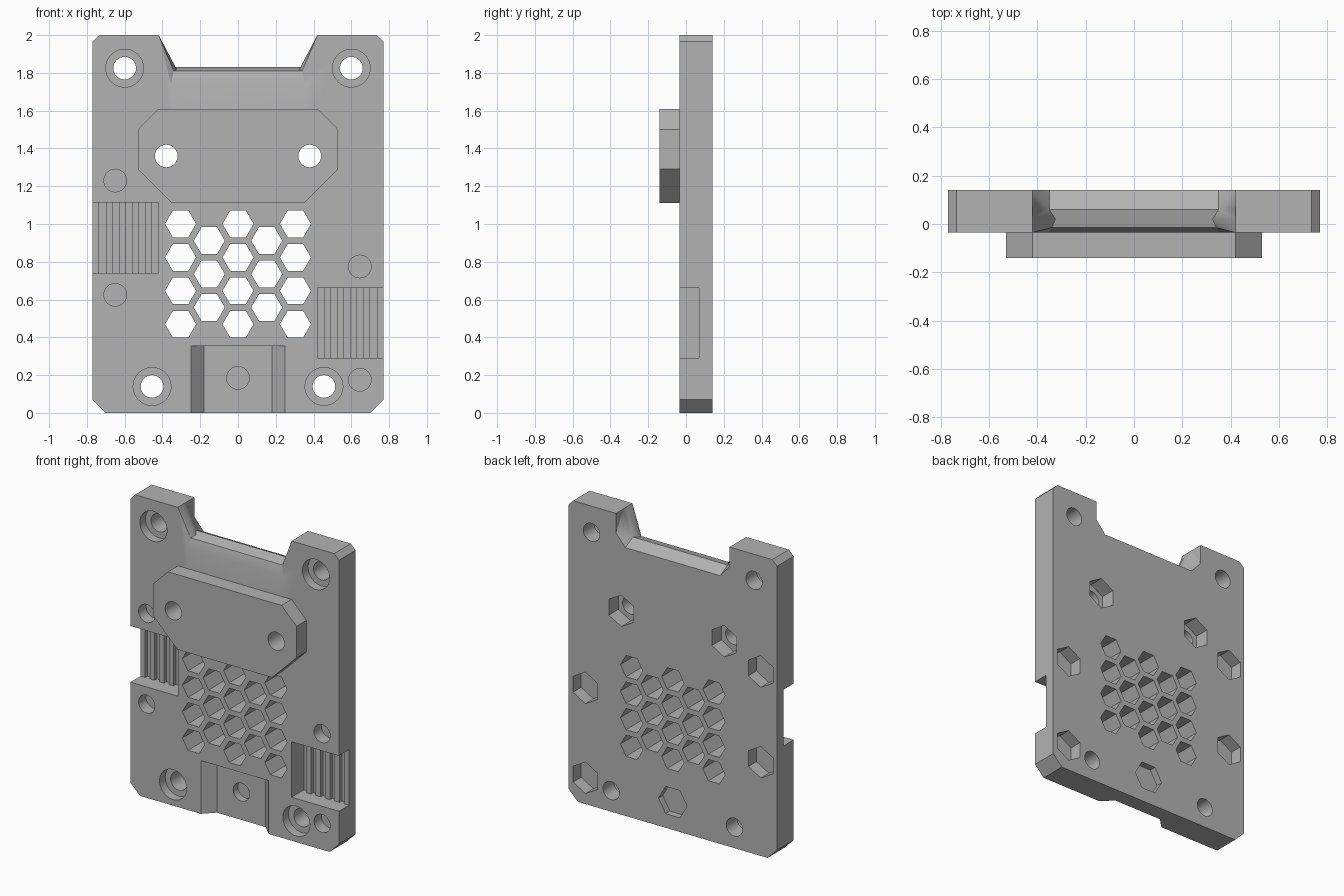
import bpy, bmesh, math

cube = bpy.data.objects.get("Cube")
if cube:
    bpy.data.objects.remove(cube)

grey = bpy.data.materials.new("plain grey")
grey.use_nodes = True
color = (0.45, 0.45, 0.45, 1)
grey.diffuse_color = color
grey.node_tree.nodes["Principled BSDF"].inputs["Base Color"].default_value = color

FRONT, BACK = -0.035, 0.14
OUT = 0.03  # how far cutters reach past a surface


def loft(name, sections, triangulate=False):
    """Solid through sections (y, [(x, z), ...]) ordered front to back."""
    bm = bmesh.new()
    rings = [[bm.verts.new((x, y, z)) for x, z in pts] for y, pts in sections]
    for a, b in zip(rings, rings[1:]):
        for i in range(len(a)):
            j = (i + 1) % len(a)
            bm.faces.new((a[i], a[j], b[j], b[i]))
    bm.faces.new(rings[0])
    bm.faces.new(rings[-1])
    if triangulate:
        bmesh.ops.triangulate(bm, faces=bm.faces[:])
    bmesh.ops.recalc_face_normals(bm, faces=bm.faces[:])
    mesh = bpy.data.meshes.new(name)
    bm.to_mesh(mesh)
    bm.free()
    mesh.materials.append(grey)
    obj = bpy.data.objects.new(name, mesh)
    bpy.context.collection.objects.link(obj)
    return obj


def prism(name, pts, y0, y1):
    return loft(name, [(y0, pts), (y1, pts)])


def ngon(x, z, r, sides, turn=0):
    return [(x + r * math.cos(turn + math.tau * i / sides),
             z + r * math.sin(turn + math.tau * i / sides)) for i in range(sides)]


def rect(x0, x1, z0, z1):
    return [(x0, z0), (x1, z0), (x1, z1), (x0, z1)]


def mirrored(half):
    return half + [(-x, z) for x, z in reversed(half)]


cutters = []


def cut(pts, y0, y1):
    obj = prism("cutter", pts, y0, y1)
    obj.hide_render = True
    cutters.append(obj)


def apply_cuts(obj, tools):
    for tool in tools:
        mod = obj.modifiers.new("cut", 'BOOLEAN')
        mod.operation, mod.solver, mod.object = 'DIFFERENCE', 'EXACT', tool
    graph = bpy.context.evaluated_depsgraph_get()
    mesh = bpy.data.meshes.new_from_object(obj.evaluated_get(graph))
    obj.modifiers.clear()
    obj.data = mesh
    for o in bpy.context.selected_objects:
        o.select_set(False)
    obj.select_set(True)
    bpy.context.view_layer.objects.active = obj
    bpy.ops.object.shade_smooth_by_angle(angle=math.radians(30))


# Main plate and raised block
plate = prism("plate", mirrored([(0.70, 0), (0.77, 0.07), (0.77, 1.965), (0.735, 2)]),
              FRONT, BACK)
block = prism("raised_block", mirrored([(0.35, 1.11), (0.53, 1.29), (0.53, 1.5), (0.42, 1.61)]),
              -0.14, FRONT)

# Holes through the block, shared by both parts
for x in (-0.38, 0.38):
    cut(ngon(x, 1.36, 0.06, 32), -0.14 - OUT, BACK + OUT)
block_cutters = list(cutters)

# Corner screw holes with counterbores
for x, z in ((0.6, 1.825), (0.455, 0.14)):
    for s in (-1, 1):
        cut(ngon(s * x, z, 0.06, 32), FRONT - OUT, BACK + OUT)
        cut(ngon(s * x, z, 0.1, 40), FRONT - OUT, 0.025)

# Nut pockets behind the block
for x in (-0.38, 0.38):
    cut(ngon(x, 1.36, 0.105, 6, math.pi / 6), 0.04, BACK + OUT)

# Blind holes in front with nut pockets behind
for x, z in ((-0.65, 1.23), (-0.65, 0.625), (0.645, 0.775), (0.645, 0.175)):
    cut(ngon(x, z, 0.06, 32), FRONT - OUT, 0.045)
    cut(ngon(x, z, 0.105, 6, math.pi / 6), 0.055, BACK + OUT)

# Honeycomb vent
for col in range(-2, 3):
    rows = 3 if col % 2 else 4
    for row in range(rows):
        z = 0.735 + (row - (rows - 1) / 2) * 0.177
        cut(ngon(col * 0.152, z, 0.082, 6), FRONT - OUT, BACK + OUT)

# Side recesses
GRIPS = ((-1, 0.74, 1.115), (1, 0.29, 0.66))
for s, z0, z1 in GRIPS:
    x0, x1 = sorted((s * 0.42, s * 0.85))
    cut(rect(x0, x1, z0, z1), FRONT - OUT, 0.095)

# Bottom slot with sloping sides, its hole and its nut pocket
slot = loft("cutter", [(FRONT - OUT, rect(-0.28, 0.28, -0.1, 0.355)),
                       (0.035, rect(-0.18, 0.18, -0.1, 0.355))])
cutters.append(slot)
cut(ngon(0, 0.185, 0.06, 32), 0, 0.085)
cut(ngon(0, 0.185, 0.105, 6), 0.095, BACK + OUT)


# Top notch with a ridge across its floor
def notch(y, half, floor, step):
    return y, mirrored([(half, floor), (0.42, step), (0.42, 2.2)])


cutters.append(loft("cutter", [
    notch(FRONT - OUT, 0.355, 1.74, 2), notch(FRONT, 0.355, 1.74, 2),
    notch(-0.015, 0.34, 1.81, 2), notch(0.02, 0.325, 1.82, 2),
    notch(0.06, 0.35, 1.83, 1.99),
    notch(BACK, 0.35, 1.79, 1.87), notch(BACK + OUT, 0.35, 1.79, 1.87)], True))

apply_cuts(plate, cutters)
apply_cuts(block, block_cutters)
for tool in cutters:
    bpy.data.objects.remove(tool)

# Grip ribs
for s, z0, z1 in GRIPS:
    for i in range(5):
        x0, x1 = sorted((s * (0.455 + i * 0.07), s * (0.49 + i * 0.07)))
        prism("grip_rib", rect(x0, min(x1, 0.77), z0, z1), 0.07, 0.095)
